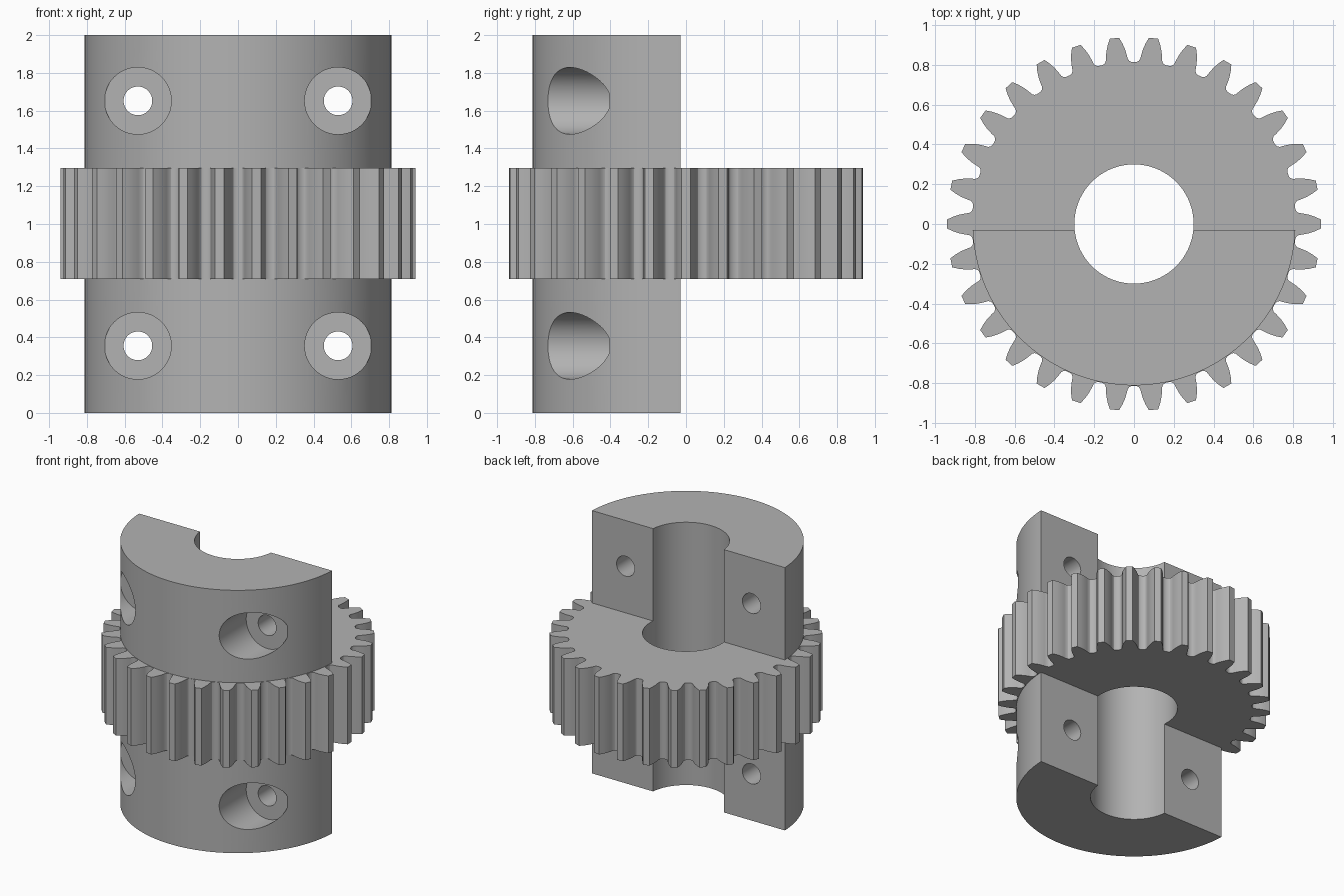
import bpy
import bmesh
from math import sin, cos, pi, asin, sqrt

cube = bpy.data.objects.get("Cube")
if cube:
    bpy.data.objects.remove(cube, do_unlink=True)

HUB_R, BORE_R, SPLIT_Y = 0.812, 0.30, -0.03
GEAR_LOW, GEAR_HIGH, TEETH = 0.71, 1.297, 30
SCREW_X, SCREW_Z = 0.53, (0.355, 1.652)

steel = bpy.data.materials.new("plain grey")
steel.use_nodes = True
grey = (0.45, 0.45, 0.45, 1)
steel.diffuse_color = grey
steel.node_tree.nodes["Principled BSDF"].inputs["Base Color"].default_value = grey


def prism(name, outline, low, high):
    """Extrude a counter-clockwise outline upward into a solid."""
    bm = bmesh.new()
    base = bm.faces.new([bm.verts.new((x, y, low)) for x, y in outline])
    top = bmesh.ops.extrude_face_region(bm, geom=[base], use_keep_orig=True)
    verts = [v for v in top["geom"] if isinstance(v, bmesh.types.BMVert)]
    bmesh.ops.translate(bm, verts=verts, vec=(0, 0, high - low))
    bmesh.ops.recalc_face_normals(bm, faces=bm.faces)
    mesh = bpy.data.meshes.new(name)
    bm.to_mesh(mesh)
    bm.free()
    mesh.materials.append(steel)
    obj = bpy.data.objects.new(name, mesh)
    bpy.context.collection.objects.link(obj)
    return obj


def circle(radius, count):
    return [(radius * cos(2 * pi * i / count), radius * sin(2 * pi * i / count))
            for i in range(count)]


def combine(body, other, operation):
    """Apply a boolean and discard the other solid."""
    mod = body.modifiers.new(operation, 'BOOLEAN')
    mod.object, mod.operation, mod.solver = other, operation, 'EXACT'
    bpy.context.view_layer.objects.active = body
    bpy.ops.object.modifier_apply(modifier=mod.name)
    bpy.data.objects.remove(other, do_unlink=True)


def cut_along_y(body, radius, x, z, front, back):
    tool = prism("screw_cutter", circle(radius, 48), 0, back - front)
    tool.hide_render = True
    tool.rotation_euler.x = -pi / 2
    tool.location = (x, front, z)
    bpy.context.view_layer.update()
    combine(body, tool, 'DIFFERENCE')


# Gear ring: one tooth flank as (radius, half width), mirrored and repeated
flank = [(0.815, 0.073), (0.82, 0.063), (0.83, 0.056), (0.85, 0.053),
         (0.88, 0.047), (0.91, 0.037), (0.94, 0.023)]
tooth = [(r, -w) for r, w in flank] + [(r, w) for r, w in reversed(flank)]
outline = []
for i in range(TEETH):
    for r, w in tooth:
        a = 2 * pi * i / TEETH + asin(w / r)
        outline.append((r * cos(a), r * sin(a)))
body = prism("gear_with_half_hub", outline, GEAR_LOW, GEAR_HIGH)

# Half-round hub running the full height, flat at the split
start = pi + asin(-SPLIT_Y / HUB_R)
sweep = 3 * pi - 2 * start
steps = 90
half_disc = [(HUB_R * cos(start + sweep * i / steps),
              HUB_R * sin(start + sweep * i / steps)) for i in range(steps + 1)]
combine(body, prism("half_hub", half_disc, 0, 2), 'UNION')

# Shaft bore
bore = prism("bore_cutter", circle(BORE_R, 96), -0.5, 2.5)
bore.hide_render = True
combine(body, bore, 'DIFFERENCE')

# Counterbored screw holes
for z in SCREW_Z:
    for x in (-SCREW_X, SCREW_X):
        cut_along_y(body, 0.177, x, z, -1.2, -0.406)
        cut_along_y(body, 0.076, x, z, -1.1, 0.3)

# Smooth the round walls, keep machined edges sharp
body.select_set(True)
bpy.context.view_layer.objects.active = body
bpy.ops.object.shade_smooth_by_angle(angle=pi / 7)
